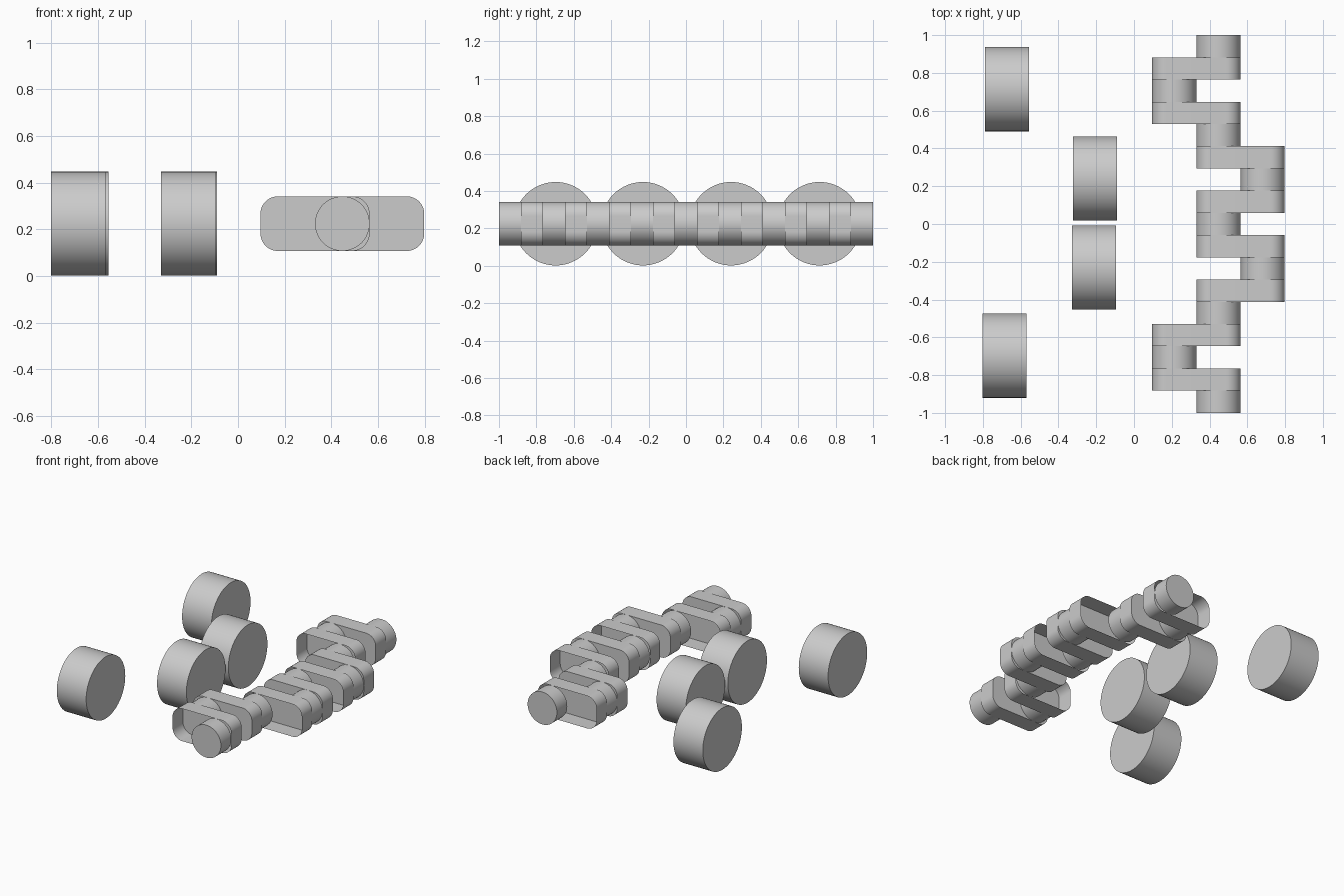
import bpy, bmesh
from math import pi, sin, cos
from mathutils import Matrix

if "Cube" in bpy.data.objects:
    bpy.data.objects.remove(bpy.data.objects["Cube"])

Z, R, STEP = 0.225, 0.117, 2 / 17
MAIN_X = 0.447


def circle(cx, r, n=64):
    return [(cx + r * cos(2 * pi * i / n), Z + r * sin(2 * pi * i / n)) for i in range(n)]


def rounded_rect(x0, x1, r=0.075, n=12):
    pts = []
    corners = [(x1 - r, Z + R - r), (x0 + r, Z + R - r),
               (x0 + r, Z - R + r), (x1 - r, Z - R + r)]
    for k, (cx, cz) in enumerate(corners):
        for i in range(n + 1):
            a = (k + i / n) * pi / 2
            pts.append((cx + r * cos(a), cz + r * sin(a)))
    return pts


def finish(bm, name):
    bmesh.ops.recalc_face_normals(bm, faces=bm.faces)
    me = bpy.data.meshes.new(name)
    bm.to_mesh(me)
    bm.free()
    ob = bpy.data.objects.new(name, me)
    bpy.context.collection.objects.link(ob)
    bpy.ops.object.select_all(action='DESELECT')
    ob.select_set(True)
    bpy.context.view_layer.objects.active = ob
    bpy.ops.object.shade_smooth_by_angle(angle=0.6)
    return ob


def extrude_y(name, outline, y0, y1, cap0=True, cap1=True):
    bm = bmesh.new()
    a = [bm.verts.new((x, y0, z)) for x, z in outline]
    b = [bm.verts.new((x, y1, z)) for x, z in outline]
    n = len(a)
    for i in range(n):
        j = (i + 1) % n
        bm.faces.new((a[i], a[j], b[j], b[i]))
    if cap0:
        bm.faces.new(a)
    if cap1:
        bm.faces.new(b)
    return finish(bm, name)


# Main journals along the shaft axis
for k in range(5):
    y = -1 + 4 * k * STEP
    extrude_y("main_journal", circle(MAIN_X, R), y, y + STEP)

# Crank throws: two webs, hollow towards the journals, joined by a pin
for k, side in enumerate((-1, 1, 1, -1)):
    y = -1 + (4 * k + 1) * STEP
    pin_x = MAIN_X + side * 2 * R
    lo, hi = min(pin_x, MAIN_X) - R, max(pin_x, MAIN_X) + R
    web = rounded_rect(lo, hi)
    extrude_y("crank_web", web, y, y + STEP, cap0=False)
    extrude_y("crank_pin", circle(pin_x, R), y + STEP, y + 2 * STEP, False, False)
    extrude_y("crank_web", web, y + 2 * STEP, y + 3 * STEP, cap1=False)

# Pistons lying on their sides, axis along x
for x, y in ((-0.673, 0.714), (-0.207, 0.241), (-0.212, -0.23), (-0.685, -0.697)):
    bm = bmesh.new()
    bmesh.ops.create_cone(bm, cap_ends=True, segments=64, radius1=0.223,
                          radius2=0.223, depth=0.234,
                          matrix=Matrix.Translation((x, y, Z)) @ Matrix.Rotation(pi / 2, 4, 'Y'))
    finish(bm, "piston")
